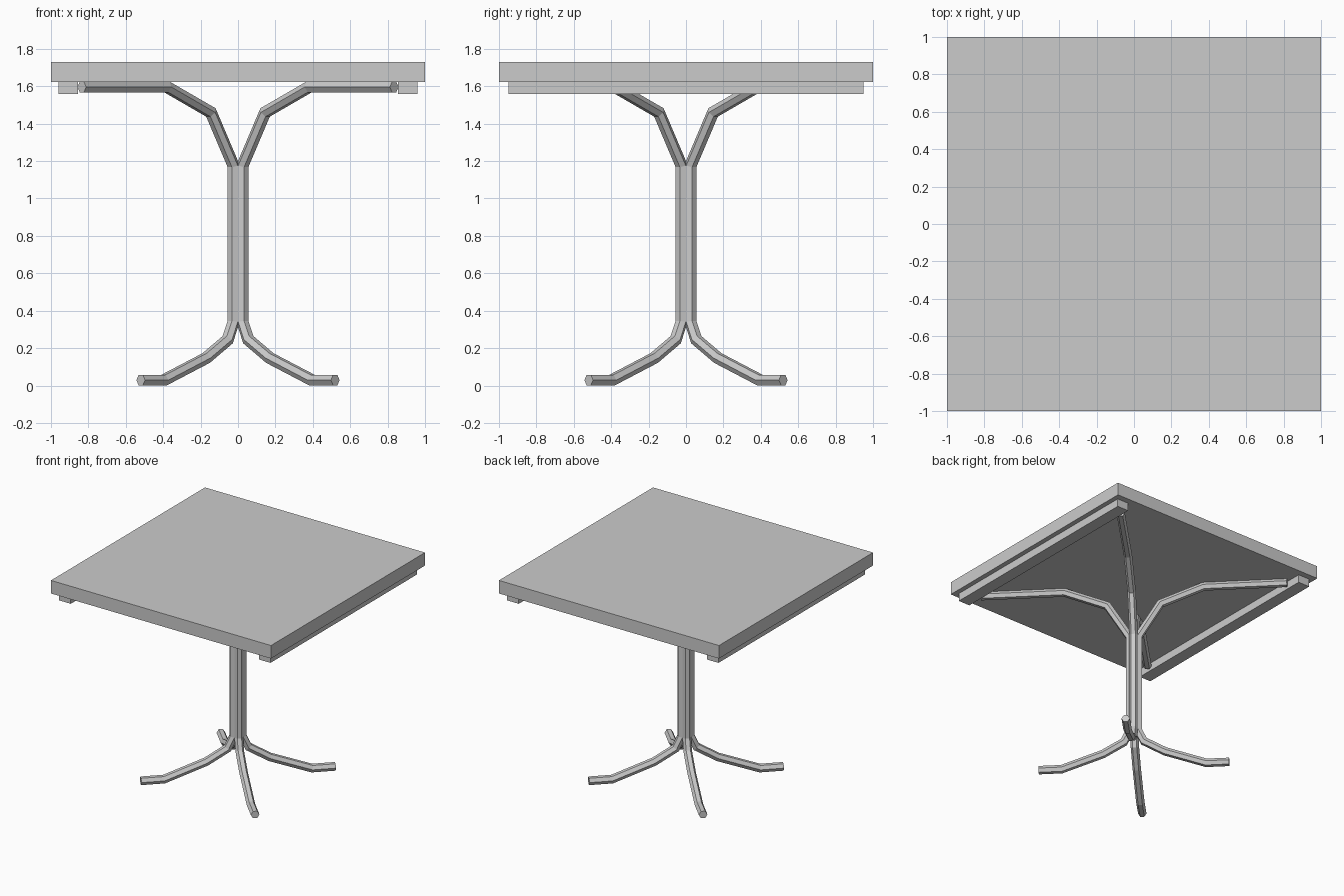
import bpy, bmesh, math
from mathutils import Vector

if "Cube" in bpy.data.objects:
    bpy.data.objects.remove(bpy.data.objects["Cube"], do_unlink=True)


def make_material(name, color):
    mat = bpy.data.materials.new(name)
    mat.use_nodes = True
    mat.diffuse_color = color
    mat.node_tree.nodes["Principled BSDF"].inputs["Base Color"].default_value = color
    return mat


grey = make_material("light grey", (0.6, 0.6, 0.6, 1))


def add_object(name, bm):
    bmesh.ops.recalc_face_normals(bm, faces=bm.faces)
    mesh = bpy.data.meshes.new(name)
    bm.to_mesh(mesh)
    bm.free()
    mesh.materials.append(grey)
    obj = bpy.data.objects.new(name, mesh)
    bpy.context.collection.objects.link(obj)


def box(name, center, size):
    bm = bmesh.new()
    bmesh.ops.create_cube(bm, size=1)
    bmesh.ops.scale(bm, vec=size, verts=bm.verts)
    bmesh.ops.translate(bm, vec=center, verts=bm.verts)
    add_object(name, bm)


def bent_tube(name, path, sx, sy, radius=0.0325, sides=6):
    """Sweep a hexagon with mitred bends along a path in a diagonal plane."""
    points = [Vector((sx * d, sy * d, z)) for d, z in path]
    side = Vector((-sy, sx, 0)).normalized()
    bm = bmesh.new()
    rings = []
    for i, p in enumerate(points):
        before = (p - points[max(i - 1, 0)]).normalized()
        after = (points[min(i + 1, len(points) - 1)] - p).normalized()
        tangent = (before + after).normalized()
        miter = 1 / max(tangent.dot(before), tangent.dot(after))
        up = side.cross(tangent) * miter
        angles = [math.tau * k / sides for k in range(sides)]
        rings.append([bm.verts.new(p + radius * (math.cos(a) * side + math.sin(a) * up))
                      for a in angles])
    for a, b in zip(rings, rings[1:]):
        for k in range(sides):
            n = (k + 1) % sides
            bm.faces.new((a[k], a[n], b[n], b[k]))
    bm.faces.new(rings[0])
    bm.faces.new(rings[-1])
    add_object(name, bm)


# Tabletop and the two rails below it
box("tabletop", (0, 0, 1.677), (2, 2, 0.107))
for label, s in (("left", 1), ("right", -1)):
    box(label + "_rail", (s * 0.908, 0, 1.591), (0.105, 1.9, 0.066))

# Four bent tubes, each one foot, column quarter and arm (x offset, height)
leg_path = [(0.52, 0.029), (0.395, 0.029), (0.17, 0.147), (0.055, 0.245), (0.024, 0.34),
            (0.024, 1.175), (0.145, 1.46), (0.38, 1.596), (0.835, 1.596)]
for x_name, sx in (("left", 1), ("right", -1)):
    for y_name, sy in (("front", -1), ("back", 1)):
        bent_tube(f"{y_name}_{x_name}_leg", leg_path, sx, sy)
